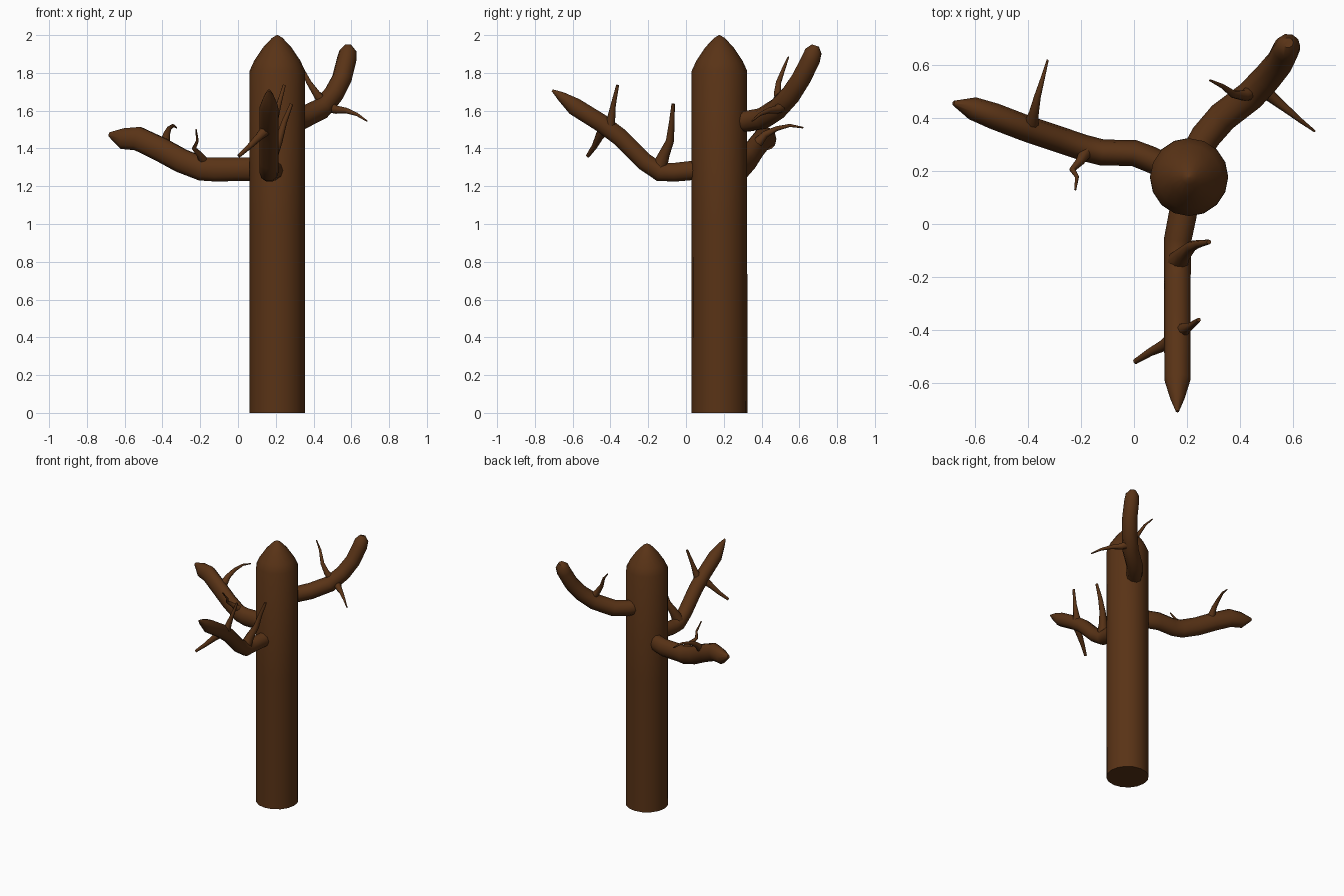
import bpy, bmesh, math
from mathutils import Vector

bark = bpy.data.materials.new("bark_brown")
bark.diffuse_color = (0.10, 0.033, 0.008, 1)


def tube(name, rings, sides, squash=1.0, up=(0, 0, 1)):
    """Skin a path of (x, y, z, radius); squash narrows it sideways."""
    pts = [Vector(r[:3]) for r in rings]
    up = Vector(up)
    bm = bmesh.new()
    loops = []
    for i, p in enumerate(pts):
        before = (p - pts[i - 1]).normalized() if i else Vector()
        after = (pts[i + 1] - p).normalized() if i < len(pts) - 1 else Vector()
        t = (before + after).normalized()
        up = (up - t * up.dot(t)).normalized()
        side = t.cross(up)
        r = rings[i][3]
        loops.append([bm.verts.new(p + side * (r * squash * math.cos(a)) + up * (r * math.sin(a)))
                      for a in (math.tau * k / sides for k in range(sides))])
    for a, b in zip(loops, loops[1:]):
        for k in range(sides):
            n = (k + 1) % sides
            bm.faces.new((a[k], a[n], b[n], b[k]))
    bm.faces.new(loops[0])
    bm.faces.new(loops[-1])
    bmesh.ops.recalc_face_normals(bm, faces=bm.faces)
    me = bpy.data.meshes.new(name)
    bm.to_mesh(me)
    bm.free()
    ob = bpy.data.objects.new(name, me)
    bpy.context.collection.objects.link(ob)
    me.materials.append(bark)
    bpy.ops.object.select_all(action='DESELECT')
    ob.select_set(True)
    bpy.context.view_layer.objects.active = ob
    bpy.ops.object.shade_smooth_by_angle(angle=math.radians(50))
    return ob


def twig(name, points, r0, r1):
    """Tapering twig through the given points."""
    n = len(points) - 1
    tube(name, [(*p, r0 + (r1 - r0) * (i / n) ** 0.6) for i, p in enumerate(points)], 8)


# Trunk with a rounded, pointed top
profile = [(0.148, 0), (0.147, 1.0), (0.147, 1.81), (0.122, 1.865),
           (0.075, 1.935), (0.028, 1.985), (0.003, 2.0)]
tube("trunk", [(0.208, 0.177, z, r) for r, z in profile], 16, up=(0, 1, 0))

# Left branch, taller than wide
tube("left_branch", [
    (0.16, 0.20, 1.29, 0.064), (0.06, 0.245, 1.29, 0.066), (0.0, 0.268, 1.29, 0.066),
    (-0.12, 0.27, 1.288, 0.066), (-0.19, 0.288, 1.292, 0.066), (-0.30, 0.325, 1.335, 0.066),
    (-0.41, 0.362, 1.395, 0.066), (-0.53, 0.408, 1.452, 0.066), (-0.61, 0.437, 1.452, 0.058),
    (-0.682, 0.457, 1.475, 0.012)], 10, squash=0.75)
twig("left_twig_back", [(-0.39, 0.37, 1.42), (-0.378, 0.42, 1.475), (-0.365, 0.48, 1.505),
                        (-0.345, 0.55, 1.522), (-0.326, 0.62, 1.51)], 0.03, 0.004)
twig("left_twig_front", [(-0.18, 0.275, 1.33), (-0.205, 0.235, 1.37), (-0.233, 0.205, 1.40),
                         (-0.215, 0.178, 1.44), (-0.222, 0.13, 1.50)], 0.026, 0.004)

# Front branch
tube("front_branch", [
    (0.195, 0.10, 1.285, 0.052), (0.183, 0.03, 1.283, 0.053), (0.165, -0.06, 1.274, 0.052),
    (0.164, -0.14, 1.275, 0.051), (0.164, -0.22, 1.33, 0.050), (0.164, -0.35, 1.46, 0.050),
    (0.164, -0.45, 1.535, 0.050), (0.164, -0.59, 1.622, 0.049), (0.164, -0.66, 1.675, 0.027),
    (0.164, -0.708, 1.708, 0.006)], 10)
twig("front_twig_tall", [(0.16, -0.15, 1.28), (0.185, -0.115, 1.37), (0.215, -0.085, 1.44),
                         (0.245, -0.075, 1.54), (0.283, -0.068, 1.635)], 0.046, 0.009)
twig("front_twig_upper", [(0.17, -0.41, 1.49), (0.195, -0.395, 1.565),
                          (0.215, -0.385, 1.63), (0.245, -0.362, 1.735)], 0.036, 0.008)
twig("front_twig_lower", [(0.16, -0.43, 1.51), (0.11, -0.46, 1.46),
                          (0.06, -0.485, 1.41), (0.004, -0.52, 1.36)], 0.034, 0.010)

# Back right branch, blunt end
tube("back_branch", [
    (0.225, 0.25, 1.545, 0.056), (0.27, 0.33, 1.545, 0.057), (0.335, 0.405, 1.558, 0.058),
    (0.44, 0.485, 1.61, 0.057), (0.505, 0.555, 1.685, 0.055), (0.55, 0.61, 1.77, 0.053),
    (0.575, 0.66, 1.87, 0.052), (0.582, 0.675, 1.915, 0.046), (0.582, 0.685, 1.945, 0.020)], 10)
twig("back_twig_upper", [(0.46, 0.505, 1.63), (0.415, 0.485, 1.69), (0.375, 0.49, 1.75),
                         (0.335, 0.52, 1.83), (0.287, 0.543, 1.885)], 0.034, 0.004)
twig("back_twig_outer", [(0.47, 0.52, 1.63), (0.52, 0.48, 1.605), (0.575, 0.435, 1.60),
                         (0.63, 0.39, 1.58), (0.683, 0.35, 1.545)], 0.036, 0.004)
